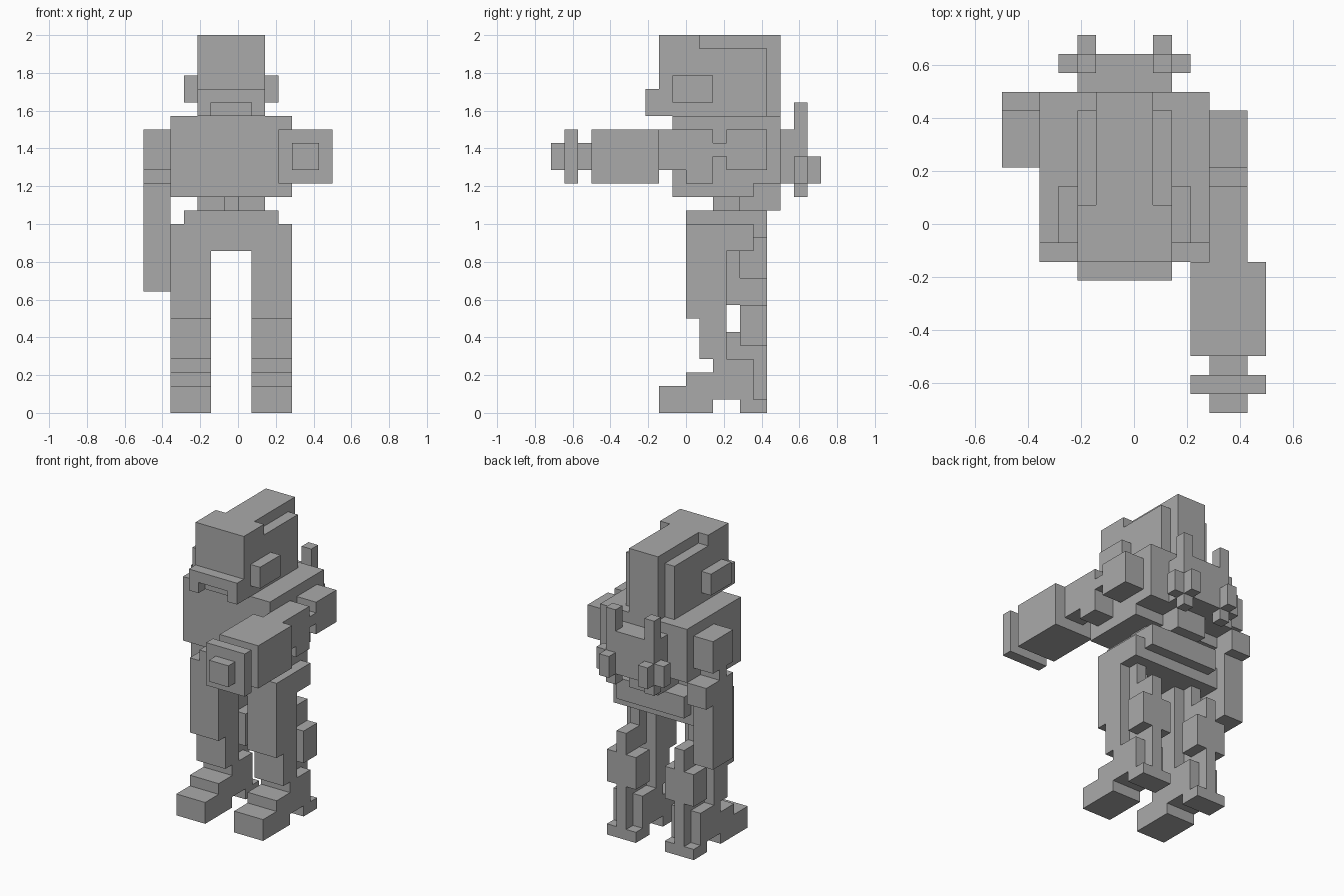
import bpy, bmesh
from mathutils import Matrix, Vector

cube = bpy.data.objects.get("Cube")
if cube:
    bpy.data.objects.remove(cube, do_unlink=True)

U = 1 / 14  # edge of one block

grey = bpy.data.materials.new("plain grey")
grey.use_nodes = True
colour = (0.4, 0.4, 0.4, 1)
grey.diffuse_color = colour
grey.node_tree.nodes["Principled BSDF"].inputs["Base Color"].default_value = colour


def part(name, *boxes, flip=False):
    """Blocky part from (x, y, z) ranges; flip mirrors it about the body's middle."""
    bm = bmesh.new()
    for box in boxes:
        lo, hi = Vector([r[0] for r in box]), Vector([r[1] for r in box])
        if flip:
            lo.x, hi.x = -1 - hi.x, -1 - lo.x
        mat = Matrix.Translation((lo + hi) / 2 * U) @ Matrix.Diagonal((*((hi - lo) * U), 1))
        bmesh.ops.create_cube(bm, size=1, matrix=mat)
    mesh = bpy.data.meshes.new(name)
    bm.to_mesh(mesh)
    bm.free()
    mesh.materials.append(grey)
    obj = bpy.data.objects.new(name, mesh)
    bpy.context.collection.objects.link(obj)


# Head with raised central ridge
HEAD = (-3, 2)
RIDGE = (-2, 1)
part("head", (HEAD, (-2, 6), (22, 27)), (HEAD, (-2, 1), (27, 28)))
part("head_ridge", (RIDGE, (1, 7), (27, 28)), (RIDGE, (6, 7), (22, 27)))
part("chin_guard", (HEAD, (-3, -2), (23, 24)),
     ((-3, -2), (-3, -2), (22, 23)), ((1, 2), (-3, -2), (22, 23)))

# Torso, waist and hips
BODY = (-5, 4)
HIP = (-4, 3)
part("torso", (BODY, (-1, 7), (17, 22)), (BODY, (-1, 5), (16, 17)))
part("waist_box", (RIDGE, (4, 7), (15, 17)))
part("hips", (BODY, (0, 5), (12, 14)), (HIP, (0, 5), (14, 15)))
part("rear_hip_plate", (HIP, (5, 6), (13, 15)))

# Backpack
part("backpack", (HEAD, (7, 8), (17, 21)), (RIDGE, (8, 9), (17, 21)))

# Paired parts
for side, flip in (("left", False), ("right", True)):
    WIDE, THIN = (1, 4), (2, 3)
    part(side + "_ear", ((2, 3), (-1, 2), (23, 25)), flip=flip)
    part(side + "_waist_post", ((0, 2), (2, 4), (15, 16)), flip=flip)
    part(side + "_thruster", ((1, 2), (8, 9), (16, 23)),
         ((0, 3), (8, 9), (17, 19)), ((1, 2), (9, 10), (17, 19)), flip=flip)
    part(side + "_shoulder", ((4, 6), (3, 6), (18, 21)), flip=flip)
    part(side + "_thigh", (WIDE, (0, 3), (8, 12)), (WIDE, (0, 3), (7, 8)),
         (THIN, (3, 4), (8, 12)), flip=flip)
    part(side + "_shin", (WIDE, (1, 3), (4, 7)), (THIN, (3, 4), (4, 6)), flip=flip)
    part(side + "_calf_pack", (WIDE, (4, 6), (5, 8)), (THIN, (4, 6), (8, 10)),
         (THIN, (4, 6), (4, 5)), (THIN, (5, 6), (1, 4)), flip=flip)
    part(side + "_foot", (WIDE, (-2, 2), (0, 2)), (WIDE, (2, 5), (1, 2)),
         (WIDE, (0, 5), (2, 3)), (WIDE, (2, 5), (3, 4)), (WIDE, (4, 6), (0, 1)),
         flip=flip)

# Left arm held forward, ending in a cannon
ARM, CANNON = (4, 6), (3, 7)
part("left_arm", (ARM, (2, 3), (19, 20)), (ARM, (0, 2), (17, 21)),
     (ARM, (-2, 0), (18, 21)))
part("cannon", (CANNON, (-7, -2), (17, 21)), (ARM, (-8, -7), (18, 20)))
part("cannon_muzzle", (CANNON, (-9, -8), (17, 21)), (ARM, (-10, -9), (18, 20)))

# Right arm hanging down
part("right_arm", (ARM, (4, 5), (17, 18)), (ARM, (3, 7), (15, 17)),
     (ARM, (3, 6), (9, 15)), flip=True)
